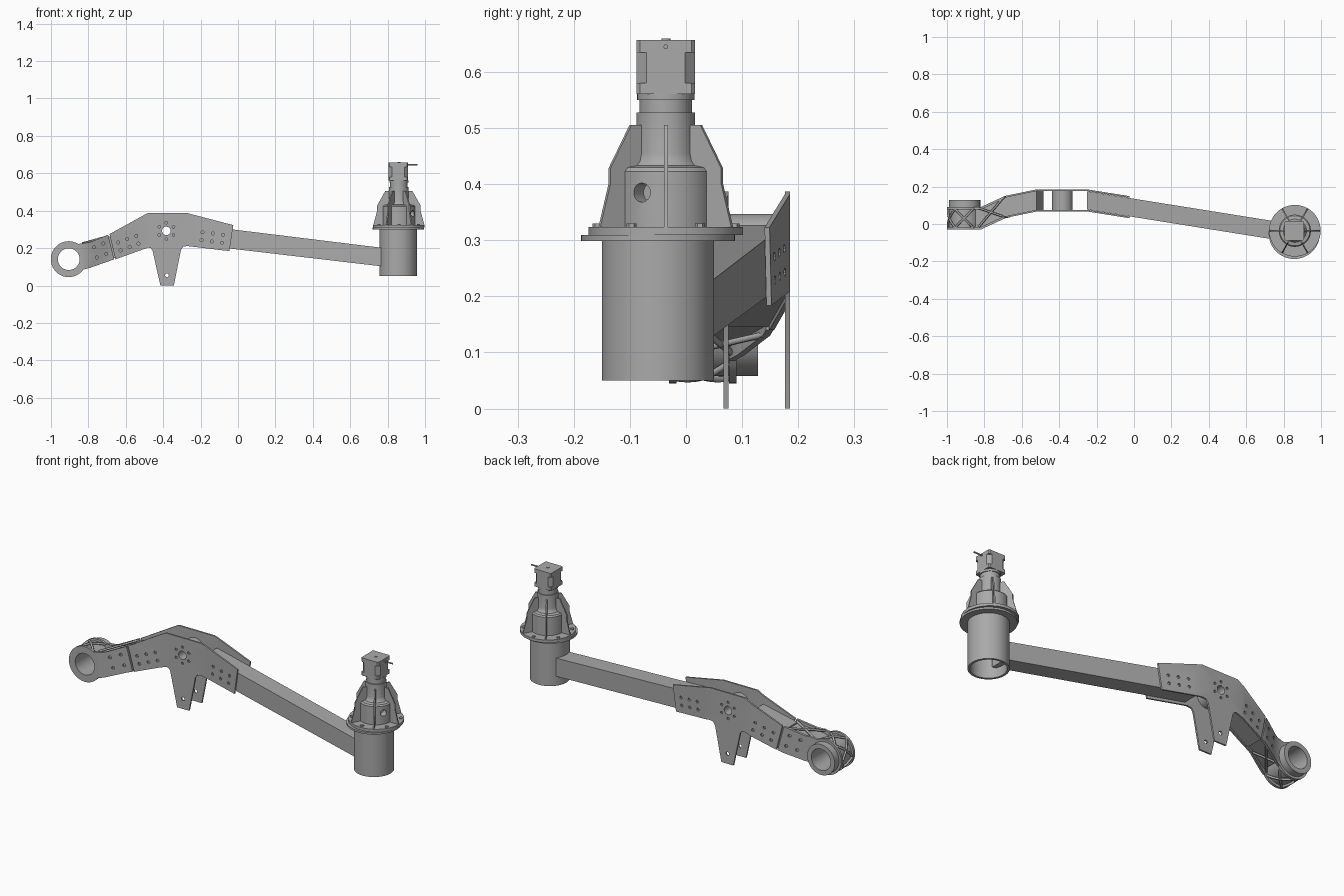
import bpy, bmesh, math
from mathutils import Matrix, Vector

if "Cube" in bpy.data.objects:
    bpy.data.objects.remove(bpy.data.objects["Cube"])

grey = bpy.data.materials.new("machined grey")
grey.use_nodes = True
grey.diffuse_color = (0.4, 0.4, 0.4, 1)
grey.node_tree.nodes["Principled BSDF"].inputs["Base Color"].default_value = (0.4, 0.4, 0.4, 1)
made = []


def finish(name, bm):
    bmesh.ops.remove_doubles(bm, verts=bm.verts, dist=1e-5)
    bmesh.ops.recalc_face_normals(bm, faces=bm.faces)
    mesh = bpy.data.meshes.new(name)
    bm.to_mesh(mesh)
    bm.free()
    mesh.materials.append(grey)
    ob = bpy.data.objects.new(name, mesh)
    bpy.context.collection.objects.link(ob)
    made.append(ob)
    return ob


def circle(cx, cz, r, n=20, start=0, end=360):
    closed = end - start == 360
    steps = n if closed else n + 1
    return [(cx + r * math.cos(math.radians(start + (end - start) * i / n)),
             cz + r * math.sin(math.radians(start + (end - start) * i / n))) for i in range(steps)]


# sideways path followed by plates, neck and beam
BENDS = [(-1.1, -0.095), (-0.82, -0.095), (-0.69, -0.035), (-0.52, 0), (-0.25, 0), (1, -0.2)]


def bend(x):
    for (xa, ya), (xb, yb) in zip(BENDS, BENDS[1:]):
        if x <= xb:
            return ya + (yb - ya) * (x - xa) / (xb - xa)


def slab(name, outline, y0, y1, holes=()):
    """Side profile with holes, given thickness and folded along the path."""
    bm = bmesh.new()
    for loop in [outline, *holes]:
        vs = [bm.verts.new((x, y0, z)) for x, z in loop]
        for a, b in zip(vs, vs[1:] + vs[:1]):
            bm.edges.new((a, b))
    bmesh.ops.triangle_fill(bm, use_beauty=True, edges=bm.edges[:], normal=(0, -1, 0))
    ext = bmesh.ops.extrude_face_region(bm, geom=bm.faces[:], use_keep_orig=True)
    for v in ext["geom"]:
        if isinstance(v, bmesh.types.BMVert):
            v.co.y = y1
    for x, _ in BENDS[1:-1]:
        bmesh.ops.bisect_plane(bm, geom=bm.verts[:] + bm.edges[:] + bm.faces[:],
                               plane_co=(x, 0, 0), plane_no=(1, 0, 0), dist=1e-5)
    for v in bm.verts:
        v.co.y += bend(v.co.x)
    return finish(name, bm)


def lathe(name, profile, matrix, steps=64, closed=False):
    """Turn (radius, height) points round the local z axis."""
    bm = bmesh.new()
    vs = [bm.verts.new((r, 0, z)) for r, z in profile]
    for a, b in zip(vs, vs[1:] + (vs[:1] if closed else [])):
        bm.edges.new((a, b))
    bmesh.ops.spin(bm, geom=bm.verts[:] + bm.edges[:], axis=(0, 0, 1), cent=(0, 0, 0),
                   angle=math.tau, steps=steps, use_duplicate=False)
    bm.transform(matrix)
    return finish(name, bm)


def pipe(name, r_in, r_out, a, b, matrix):
    return lathe(name, [(r_in, a), (r_out, a), (r_out, b), (r_in, b)], matrix, closed=True)


def rod(name, r, a, b, matrix, steps=16):
    return lathe(name, [(0, a), (r, a), (r, b), (0, b)], matrix, steps)


def along_y(x, z):
    return Matrix.Translation((x, 0, z)) @ Matrix.Rotation(-math.pi / 2, 4, "X")


# folded side plates with bolt holes and a hanging lug
HUB = (-0.383, 0.292)
plate = [(-0.687, 0.275), (-0.484, 0.387), (-0.27, 0.387), (-0.025, 0.323), (-0.046, 0.184),
         (-0.27, 0.211), (-0.293, 0.208), (-0.305, 0.19), (-0.343, 0), (-0.415, 0),
         (-0.457, 0.188), (-0.466, 0.2), (-0.48, 0.203), (-0.655, 0.14)]
holes = [circle(*HUB, 0.023), circle(-0.38, 0.055, 0.01, 12)]
holes += [circle(x, z, 0.007, 10) for x, z in circle(*HUB, 0.044, 6, 30, 390)]
for i in range(3):
    for row in range(2):
        holes.append(circle(-0.64 + 0.048 * i + 0.012 * row, 0.23 + 0.018 * i - 0.042 * row, 0.008, 10))
        holes.append(circle(-0.19 + 0.055 * i - 0.005 * row, 0.285 - 0.007 * i - 0.042 * row, 0.008, 10))
for name, y in (("front_side_plate", 0.067), ("back_side_plate", 0.176)):
    slab(name, plate, y, y + 0.009, holes)
pipe("pivot_hub", 0.023, 0.055, 0.076, 0.176, along_y(*HUB))

# long square beam and the stub clamped in the other end
slab("beam", [(-0.25, 0.327), (0.8, 0.198), (0.8, 0.099), (-0.25, 0.222)], 0.077, 0.175)
slab("stub", [(-0.7, 0.258), (-0.52, 0.322), (-0.485, 0.21), (-0.665, 0.145)], 0.076, 0.176)

# end casting: cheeks, bearing sleeve, lattice webs
EYE = (-0.905, 0.141)
cheek = circle(*EYE, 0.096, 40, 58, 325) + [(-0.79, 0.095), (-0.662, 0.14), (-0.695, 0.272), (-0.79, 0.232)]
bolts = [circle(x, z, 0.008, 10) for x, z in ((-0.77, 0.205), (-0.72, 0.225), (-0.755, 0.15), (-0.705, 0.168))]
for name, y in (("front_cheek", 0.065), ("back_cheek", 0.172)):
    slab(name, cheek, y, y + 0.013, [circle(*EYE, 0.06, 40)] + bolts)
pipe("bearing_sleeve", 0.058, 0.083, -0.03, 0.128, along_y(*EYE))
slab("neck_core", [(-0.85, 0.2), (-0.7, 0.25), (-0.67, 0.15), (-0.82, 0.11)], 0.075, 0.175)


def web(name, path):
    curve = bpy.data.curves.new(name, "CURVE")
    curve.dimensions = "3D"
    curve.bevel_depth = 0.006
    curve.bevel_resolution = 1
    spline = curve.splines.new("POLY")
    spline.points.add(len(path) - 1)
    for p, co in zip(spline.points, path):
        p.co = (*co, 1)
    curve.materials.append(grey)
    ob = bpy.data.objects.new(name, curve)
    bpy.context.collection.objects.link(ob)


for k, start in enumerate((60, 125, 190, 255)):
    for flip in (0, 1):
        arc = circle(*EYE, 0.089, 12, start, start + 65)
        web(f"ring_web_{k}_{flip}", [(x, -0.02 + 0.1 * abs(flip - i / 12), z) for i, (x, z) in enumerate(arc)])
for side, (za, zb) in (("top", (0.226, 0.262)), ("bottom", (0.096, 0.132))):
    for flip in (0, 1):
        web(f"neck_web_{side}_{flip}", [(-0.83, -0.015 + 0.1 * flip, za), (-0.7, 0.14 - 0.1 * flip, zb)])

# open tube with its flange
tube = Matrix.Translation((0.857, -0.05, 0))
pipe("tube", 0.088, 0.1, 0.05, 0.3, tube)
pipe("tube_flange", 0.08, 0.137, 0.299, 0.309, tube)

# adapter housing turned in one piece, with an inspection hole
AXIS = Matrix.Translation((0.86, -0.036, 0))
housing = lathe("housing", [(0, 0.309), (0.138, 0.309), (0.138, 0.324), (0.086, 0.324), (0.086, 0.423),
                            (0.08, 0.43), (0.062, 0.433), (0.055, 0.441), (0.052, 0.455), (0.052, 0.528),
                            (0.047, 0.528), (0.047, 0.55), (0.051, 0.55), (0.051, 0.561), (0, 0.561)], AXIS)
side = Matrix.Translation((0, 0, 0.385)) @ Matrix.Rotation(math.radians(-30), 4, "Z") @ Matrix.Rotation(math.pi / 2, 4, "Y")
cutter = rod("hole_cutter", 0.017, 0.05, 0.12, AXIS @ side, 24)
cutter.hide_render = True
cutter.hide_set(True)
made.remove(cutter)
cut = housing.modifiers.new("inspection_hole", "BOOLEAN")
cut.object = cutter
cut.operation = "DIFFERENCE"

# six stiffening fins and flange bolts
fin = [(0.08, 0.322), (0.137, 0.322), (0.116, 0.4), (0.116, 0.428), (0.073, 0.505), (0.048, 0.505), (0.048, 0.43), (0.08, 0.425)]
for k in range(6):
    turn = AXIS @ Matrix.Rotation(math.radians(60 * k), 4, "Z")
    bm = bmesh.new()
    face = bm.faces.new([bm.verts.new((r, -0.0035, z)) for r, z in fin])
    ext = bmesh.ops.extrude_face_region(bm, geom=[face], use_keep_orig=True)
    bmesh.ops.translate(bm, vec=(0, 0.007, 0), verts=[v for v in ext["geom"] if isinstance(v, bmesh.types.BMVert)])
    bm.transform(turn)
    finish(f"fin_{k}", bm)
    out = AXIS @ Matrix.Rotation(math.radians(60 * k + 30), 4, "Z") @ Matrix.Translation((0.122, 0, 0))
    rod(f"flange_bolt_{k}", 0.009, 0.32, 0.33, out, 6)

# square motor with notched corners
bm = bmesh.new()
rings = []
for z, c in ((0.561, 0.006), (0.58, 0.006), (0.58, 0.018), (0.635, 0.018), (0.635, 0.006), (0.657, 0.006)):
    h = 0.052
    quarter = [Vector((h, h - c, z)), Vector((h - c, h, z))]
    rings.append([bm.verts.new(Matrix.Rotation(q * math.pi / 2, 3, "Z") @ p) for q in range(4) for p in quarter])
for a, b in zip(rings, rings[1:]):
    for i in range(8):
        j = (i + 1) % 8
        bm.faces.new((a[i], a[j], b[j], b[i]))
bm.faces.new(rings[0])
bm.faces.new(rings[-1])
bmesh.ops.dissolve_degenerate(bm, dist=1e-6, edges=bm.edges)
bm.transform(Matrix.Translation((0.857, -0.036, 0)))
finish("motor", bm)
rod("motor_cable", 0.004, 0.04, 0.1, AXIS @ Matrix.Translation((0, 0, 0.645)) @ Matrix.Rotation(math.pi / 2, 4, "Y"))
rod("motor_cap", 0.008, 0.655, 0.66, AXIS)

# smooth the round parts, keep the edges crisp
bpy.ops.object.select_all(action="DESELECT")
for ob in made:
    ob.select_set(True)
bpy.context.view_layer.objects.active = made[0]
bpy.ops.object.shade_smooth_by_angle(angle=math.radians(30))
